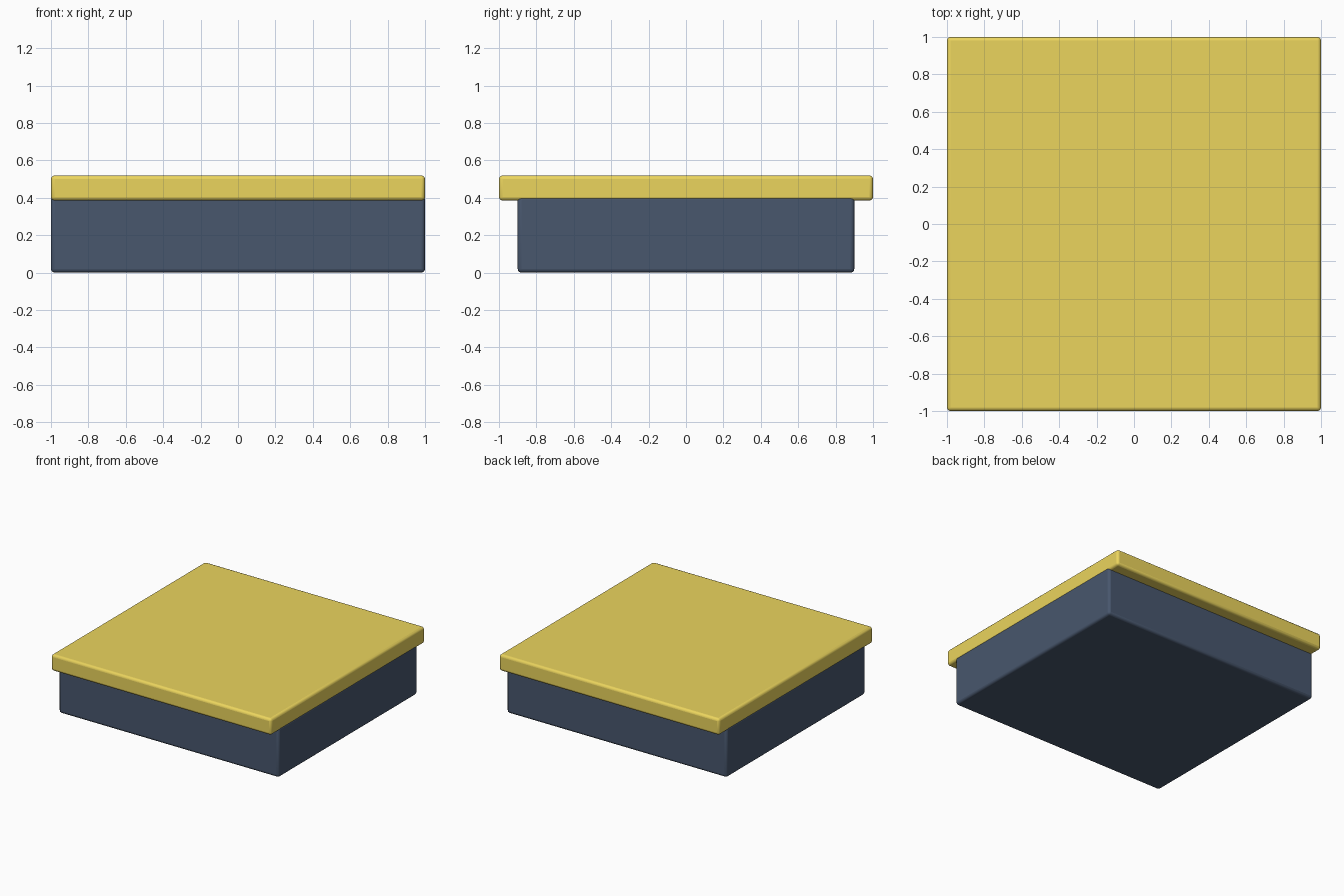
import bpy

if "Cube" in bpy.data.objects:
    bpy.data.objects.remove(bpy.data.objects["Cube"])


def material(name, color):
    mat = bpy.data.materials.new(name)
    mat.diffuse_color = color
    mat.use_nodes = True
    mat.node_tree.nodes["Principled BSDF"].inputs["Base Color"].default_value = mat.diffuse_color
    return mat


def rounded_box(name, size_x, size_y, z0, z1, bevel, mat):
    bpy.ops.mesh.primitive_cube_add(size=1, location=(0, 0, (z0 + z1) / 2))
    ob = bpy.context.object
    ob.name = name
    ob.scale = (size_x, size_y, z1 - z0)
    bpy.ops.object.transform_apply(location=False, rotation=False, scale=True)
    mod = ob.modifiers.new("soft_edges", 'BEVEL')
    mod.width = bevel
    mod.segments = 3
    ob.data.materials.append(mat)
    bpy.ops.object.shade_smooth_by_angle()
    return ob


navy = material("navy", (0.065, 0.095, 0.155, 1))
yellow = material("yellow", (0.83, 0.66, 0.11, 1))

# Body, set back at front and rear, flush at the sides
rounded_box("base", 2.0, 1.8, 0.0, 0.41, 0.02, navy)

# Overhanging slab on top
rounded_box("top_slab", 2.0, 2.0, 0.385, 0.52, 0.02, yellow)
